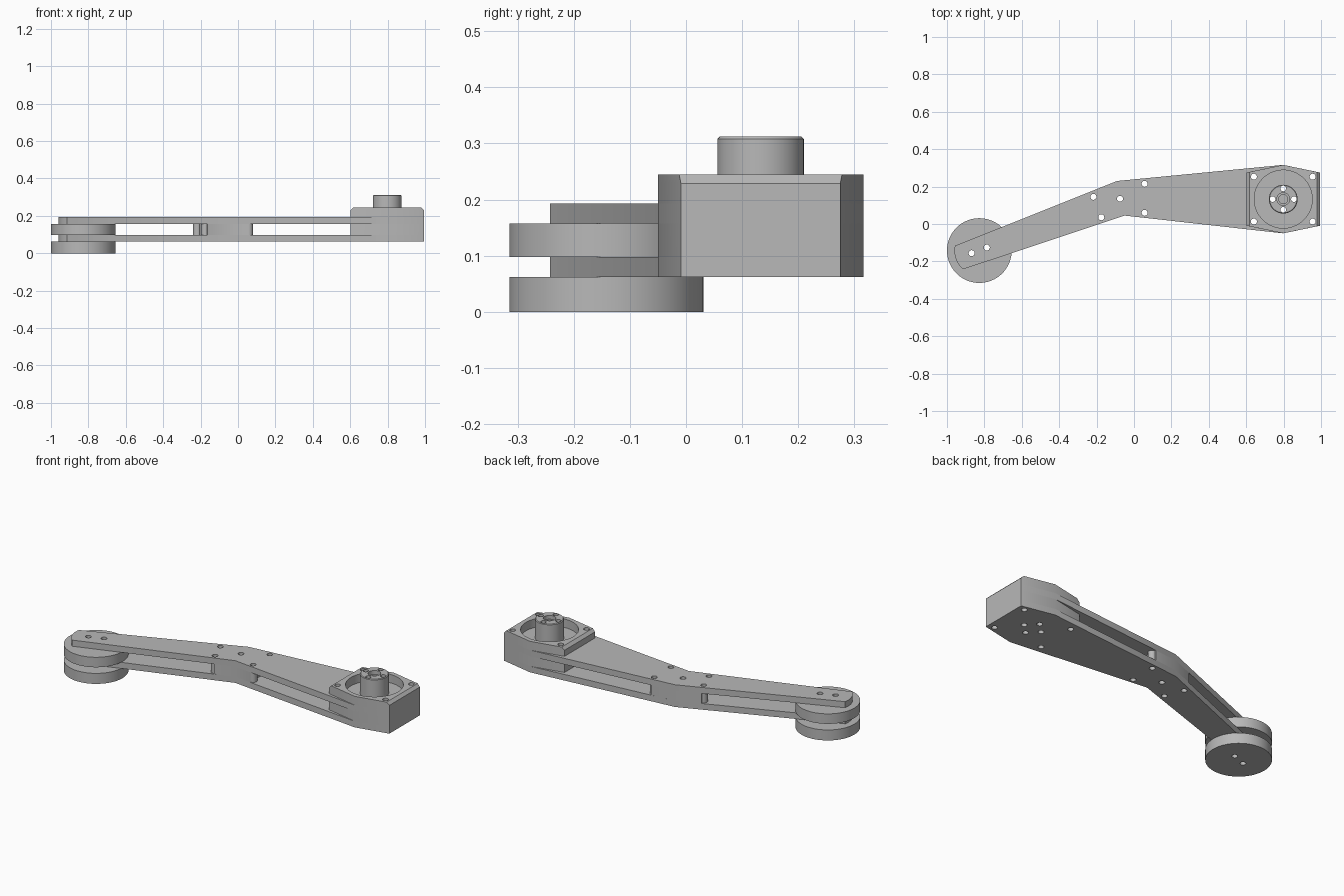
import bpy, bmesh
from math import cos, sin, pi, atan2, radians

if "Cube" in bpy.data.objects:
    bpy.data.objects.remove(bpy.data.objects["Cube"], do_unlink=True)

COLOUR = (0.48, 0.48, 0.48, 1)
grey = bpy.data.materials.new("plain grey")
grey.use_nodes = True
grey.diffuse_color = COLOUR
grey.node_tree.nodes["Principled BSDF"].inputs["Base Color"].default_value = COLOUR


def circle(x, y, r, n=48):
    return [(x + r * cos(2 * pi * i / n), y + r * sin(2 * pi * i / n)) for i in range(n)]


def add_loft(bm, layers):
    """Closed solid through outlines of equal length, each at its own height."""
    rings = [[bm.verts.new((x, y, z)) for x, y in outline] for outline, z in layers]
    bm.faces.new(rings[0][::-1])
    bm.faces.new(rings[-1])
    for low, high in zip(rings, rings[1:]):
        for i in range(len(low)):
            j = (i + 1) % len(low)
            bm.faces.new((low[i], low[j], high[j], high[i]))


def make(name, *solids):
    bm = bmesh.new()
    for layers in solids:
        add_loft(bm, layers)
    bmesh.ops.recalc_face_normals(bm, faces=bm.faces)
    mesh = bpy.data.meshes.new(name)
    bm.to_mesh(mesh)
    bm.free()
    mesh.materials.append(grey)
    obj = bpy.data.objects.new(name, mesh)
    bpy.context.collection.objects.link(obj)
    return obj


def slab(outline, low, high):
    return [(outline, low), (outline, high)]


def select(obj):
    bpy.ops.object.select_all(action='DESELECT')
    obj.select_set(True)
    bpy.context.view_layer.objects.active = obj


def cut(obj, *solids):
    cutter = make("cutter", *solids)
    cutter.hide_render = True
    mod = obj.modifiers.new("cut", 'BOOLEAN')
    mod.operation, mod.solver, mod.object = 'DIFFERENCE', 'EXACT', cutter
    select(obj)
    bpy.ops.object.modifier_apply(modifier=mod.name)
    bpy.data.objects.remove(cutter, do_unlink=True)


def drill(obj, points, r):
    cut(obj, *[slab(circle(x, y, r, 24), -0.1, 0.5) for x, y in points])


# Main centres and heights
WX, WY = -0.827, -0.142
MX, MY = 0.798, 0.133
Z0, Z1, Z2, Z3 = 0.062, 0.098, 0.157, 0.193
TOP, FLOOR = 0.245, 0.195

# Bolt positions
wheel_bolts = [(-0.868, -0.156), (-0.787, -0.126)]
left_bolts = [(-0.217, 0.145), (-0.175, 0.036)]
right_bolts = [(0.057, 0.215), (0.057, 0.06)]
elbow_bolts = left_bolts + right_bolts + [(-0.075, 0.135)]
corner_bolts = [(MX + sx * 0.157, MY + sy * 0.12) for sx in (-1, 1) for sy in (-1, 1)]
hub_bolts = circle(MX, MY, 0.057, 4)


# Six-sided motor outline, pinched in by an inset along x
def motor_outline(inset=0):
    hx, hy = 0.197 - inset, 0.142 + inset * 0.2
    return [(MX - hx, MY - hy), (MX, MY - 0.183), (MX + hx, MY - hy),
            (MX + hx, MY + hy), (MX, MY + 0.183), (MX - hx, MY + hy)]


# Bent arm outline with a rounded wheel end
a0, a1 = atan2(0.025, -0.13), atan2(-0.101, -0.088) + 2 * pi
tip = [(WX + 0.133 * cos(a0 + (a1 - a0) * i / 10),
        WY + 0.133 * sin(a0 + (a1 - a0) * i / 10)) for i in range(11)]
arm = tip + [(-0.05, 0.045)] + motor_outline()[1:5] + [(-0.09, 0.23)]

parts = []
for name, low, high in (("lower_arm_plate", Z0, Z1), ("upper_arm_plate", Z2, Z3)):
    plate = make(name, slab(arm, low, high))
    drill(plate, wheel_bolts + elbow_bolts + corner_bolts + hub_bolts, 0.016)
    parts.append(plate)

# Wheel discs
for name, low, high in (("lower_disc", 0, Z0), ("upper_disc", Z1, Z2)):
    disc = make(name, slab(circle(WX, WY, 0.173, 80), low, high))
    drill(disc, wheel_bolts, 0.016)
    parts.append(disc)

# Elbow spacer between the plates, with round bosses at its ends
elbow = [(-0.163, 0.008), (-0.05, 0.045), (0.057, 0.033),
         (0.057, 0.244), (-0.09, 0.23), (-0.225, 0.176)]
spacer = make("elbow_spacer", slab(elbow, Z1, Z2))
drill(spacer, elbow_bolts, 0.016)
parts.append(spacer)
for side, bolts in (("left", right_bolts), ("right", left_bolts)):
    for end, (x, y) in zip(("back", "front"), bolts):
        boss = make(f"{side}_{end}_boss", slab(circle(x, y, 0.023, 32), Z1, Z2))
        drill(boss, [(x, y)], 0.016)
        parts.append(boss)

# Motor housing with chamfered ends and a round recess
housing = make("motor_housing", [(motor_outline(), Z1), (motor_outline(), 0.229),
                                 (motor_outline(0.016), TOP)])
cut(housing, slab(circle(MX, MY, 0.155, 80), FLOOR, 0.4))
drill(housing, corner_bolts + hub_bolts, 0.016)
parts.append(housing)

# Output hub with a stepped centre hole
hub = make("output_hub", [(circle(MX, MY, 0.077), FLOOR), (circle(MX, MY, 0.077), 0.308),
                          (circle(MX, MY, 0.073), 0.312)])
cut(hub, slab(circle(MX, MY, 0.034), 0.29, 0.4))
cut(hub, slab(circle(MX, MY, 0.024), 0.25, 0.4))
drill(hub, hub_bolts, 0.015)
parts.append(hub)

for part in parts:
    select(part)
    bpy.ops.object.shade_smooth_by_angle(angle=radians(25))
